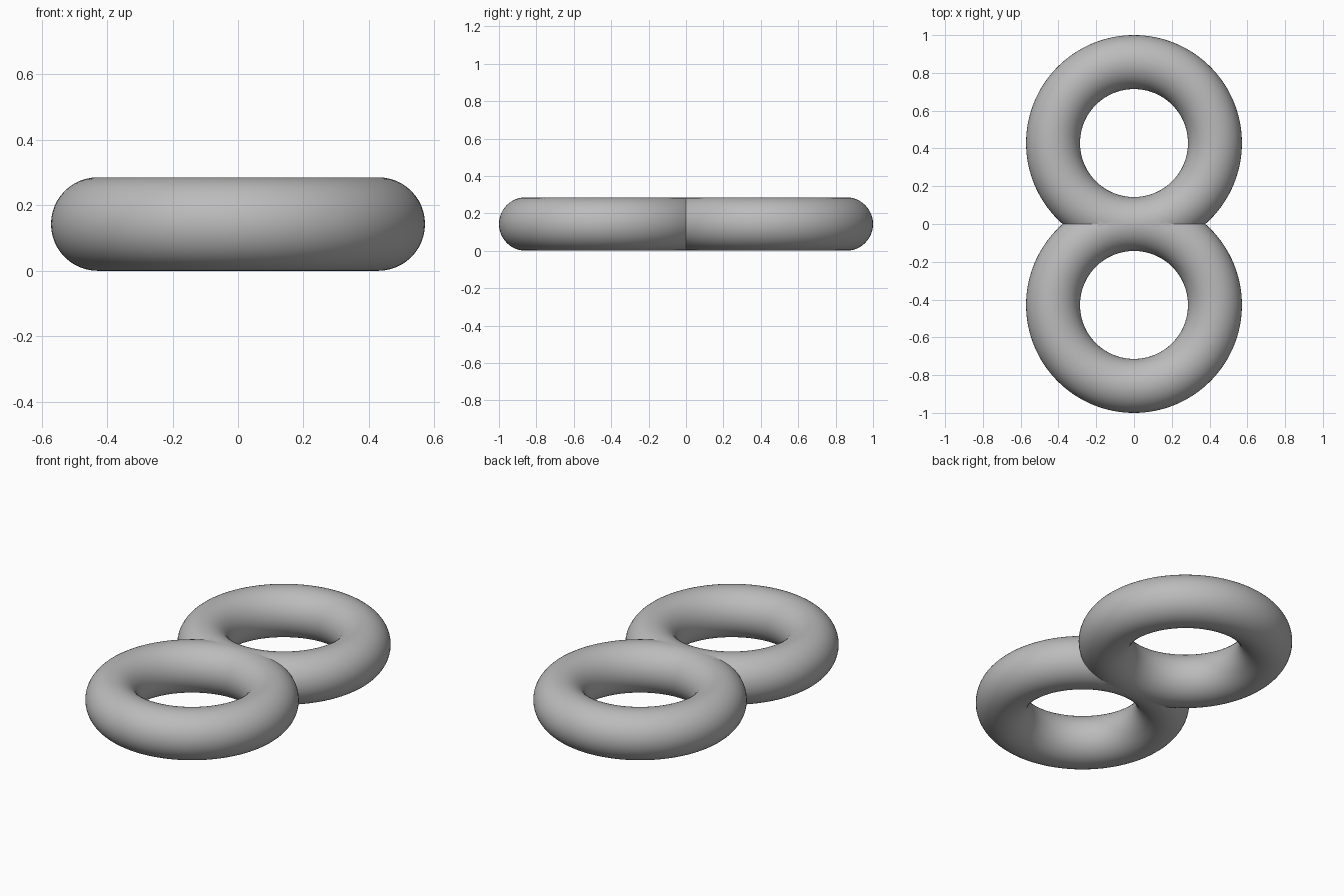
import bpy

if "Cube" in bpy.data.objects:
    bpy.data.objects.remove(bpy.data.objects["Cube"], do_unlink=True)

RING = 3 / 7   # ring radius, also the offset of each ring centre
TUBE = 1 / 7   # tube radius

# Single grey material
grey = bpy.data.materials.new("grey")
grey.use_nodes = True
colour = (0.5, 0.5, 0.5, 1)
grey.diffuse_color = colour
grey.node_tree.nodes["Principled BSDF"].inputs["Base Color"].default_value = colour

# Back ring
bpy.ops.mesh.primitive_torus_add(
    major_radius=RING, minor_radius=TUBE,
    major_segments=128, minor_segments=48,
    location=(0, RING, TUBE))
rings = bpy.context.object
rings.name = "joined_rings"
rings.data.materials.append(grey)
bpy.ops.object.transform_apply(location=True, rotation=False, scale=False)

# Front ring: mirrored copy, both trimmed where they meet
mirror = rings.modifiers.new("front_ring", 'MIRROR')
mirror.use_axis = (False, True, False)
mirror.use_bisect_axis = (False, True, False)
mirror.use_clip = True
mirror.merge_threshold = 0.0001
bpy.ops.object.modifier_apply(modifier=mirror.name)

# Smooth tubes with a crisp crease at the joint
bpy.ops.object.shade_smooth_by_angle(angle=0.5)
